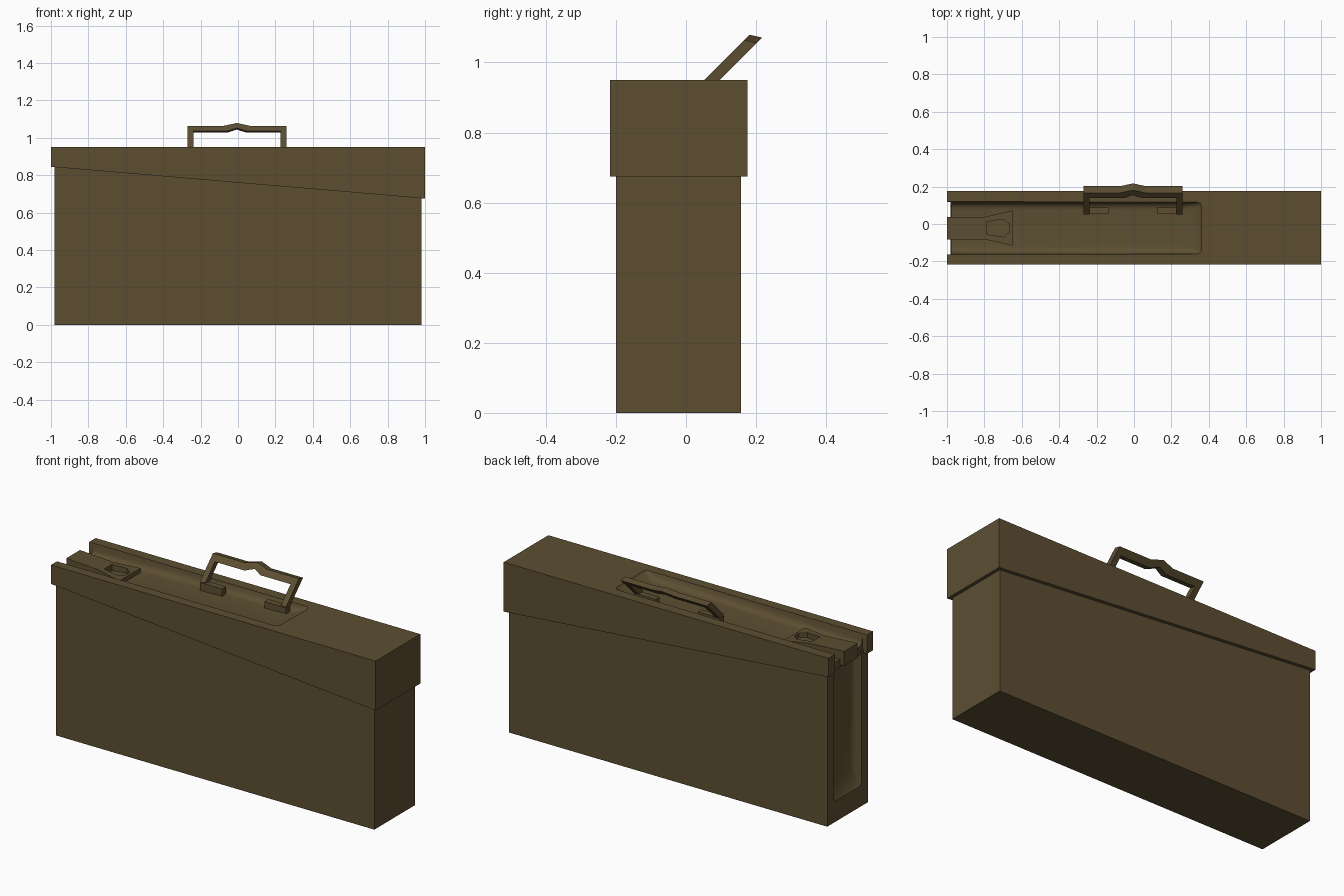
import bpy, bmesh, math
from mathutils import Vector

old = bpy.data.objects.get("Cube")
if old:
    bpy.data.objects.remove(old, do_unlink=True)

# Single painted-metal colour
paint = bpy.data.materials.new("olive_brown")
paint.use_nodes = True
COLOUR = (0.107, 0.076, 0.031, 1)
paint.diffuse_color = COLOUR
bsdf = paint.node_tree.nodes["Principled BSDF"]
bsdf.inputs["Base Color"].default_value = COLOUR
bsdf.inputs["Roughness"].default_value = 0.8


def finish(name, bm):
    bmesh.ops.recalc_face_normals(bm, faces=bm.faces)
    mesh = bpy.data.meshes.new(name)
    bm.to_mesh(mesh)
    bm.free()
    obj = bpy.data.objects.new(name, mesh)
    bpy.context.collection.objects.link(obj)
    mesh.materials.append(paint)
    return obj


def prism(name, outline, sweep):
    """Closed outline of 3D points swept along a vector."""
    bm = bmesh.new()
    face = bm.faces.new([bm.verts.new(p) for p in outline])
    new = bmesh.ops.extrude_face_region(bm, geom=[face])["geom"]
    moved = [v for v in new if isinstance(v, bmesh.types.BMVert)]
    bmesh.ops.translate(bm, verts=moved, vec=Vector(sweep))
    return finish(name, bm)


def block(name, x0, x1, y0, y1, z0, z1):
    return prism(name, [(x0, y0, z0), (x1, y0, z0), (x1, y1, z0), (x0, y1, z0)],
                 (0, 0, z1 - z0))


def hull(name, rows):
    """Convex solid; each row is x, z and half width about the box centre line."""
    bm = bmesh.new()
    for x, z, half in rows:
        for side in (-1, 1):
            bm.verts.new((x, MID + side * half, z))
    bmesh.ops.convex_hull(bm, input=bm.verts)
    bmesh.ops.dissolve_limit(bm, angle_limit=0.01, verts=bm.verts, edges=bm.edges)
    return finish(name, bm)


def activate(obj):
    bpy.ops.object.select_all(action='DESELECT')
    obj.select_set(True)
    bpy.context.view_layer.objects.active = obj


def cut(obj, cutter, soft=0):
    if soft:
        bevel = cutter.modifiers.new("soften", 'BEVEL')
        bevel.width, bevel.segments = soft, 4
        bevel.limit_method, bevel.angle_limit = 'ANGLE', math.radians(25)
    cutter.hide_render = True
    boolean = obj.modifiers.new("cut", 'BOOLEAN')
    boolean.operation, boolean.solver, boolean.object = 'DIFFERENCE', 'EXACT', cutter
    activate(obj)
    bpy.ops.object.modifier_apply(modifier=boolean.name)
    bpy.data.objects.remove(cutter, do_unlink=True)


def smooth(obj):
    activate(obj)
    bpy.ops.object.shade_smooth_by_angle(angle=math.radians(35))


MID = -0.022   # centre line of the box in y

# Body with a sunken panel in the latch end
body = prism("box_body",
             [(-0.98, -0.2, 0), (0.98, -0.2, 0), (0.98, -0.2, 0.70), (-0.98, -0.2, 0.865)],
             (0, 0.357, 0))
cut(body, hull("panel_cutter", [
    (-1.1, 0.11, 0.125), (-0.98, 0.11, 0.125), (-0.94, 0.2, 0.1),
    (-1.1, 0.95, 0.125), (-0.98, 0.95, 0.125), (-0.94, 0.95, 0.1)]), 0.015)
smooth(body)

# Wedge lid with a long sunken top, open at the latch end
lid = prism("lid",
            [(-1, -0.217, 0.845), (1, -0.217, 0.675), (1, -0.217, 0.95), (-1, -0.217, 0.95)],
            (0, 0.393, 0))
cut(lid, hull("top_cutter", [
    (-1.1, 0.883, 0.125), (0.3, 0.912, 0.125), (0.37, 0.95, 0.142),
    (-1.1, 0.95, 0.142), (-1.1, 1.05, 0.142), (0.37, 1.05, 0.142)]), 0.025)
cut(lid, block("end_cutter", -1.1, -0.975, MID - 0.14, MID + 0.14, 0.8, 1.0))
smooth(lid)

# Latch strip: flared plate sloping down, with a finger hole
latch = prism("latch", [(x, MID + y, 0.88) for x, y in (
    (-1, -0.06), (-0.8, -0.06), (-0.65, -0.094), (-0.65, 0.094), (-0.8, 0.06), (-1, 0.06))],
    (0, 0, 0.05))
for v in latch.data.vertices:
    rise = (-0.65 - v.co.x) / 0.35
    v.co.z = (0.916 if v.co.z > 0.9 else 0.884) + (0.02 * rise if v.co.z > 0.9 else 0)
cut(latch, prism("hole_cutter", [(x, MID + y, 0.8) for x, y in (
    (-0.785, -0.034), (-0.7, -0.047), (-0.665, -0.02),
    (-0.665, 0.02), (-0.7, 0.047), (-0.785, 0.034))], (0, 0, 0.3)))
block("latch_hook", -1, -0.97, MID - 0.06, MID + 0.06, 0.855, 0.93)

# Tilted carrying handle with a raised middle, and its two feet
CENTRE = -0.006
half = [(0.265, 0.95), (0.265, 1.064), (0.07, 1.064), (0, 1.079)]
inner = [(0, 1.052), (0.05, 1.036), (0.233, 1.036), (0.233, 0.95)]
left_side = half + inner
outline = half + [(-x, z) for x, z in half[-2::-1]]
outline += [(-x, z) for x, z in inner[::-1]] + inner[1:]
prism("handle", [(CENTRE + x, z - 0.898, z) for x, z in outline], (0, 0.036, -0.008))
for side, name in ((-1, "right_handle_foot"), (1, "left_handle_foot")):
    a, b = sorted((CENTRE + side * 0.13, CENTRE + side * 0.265))
    block(name, a, b, 0.054, 0.089, 0.895, 0.944)
